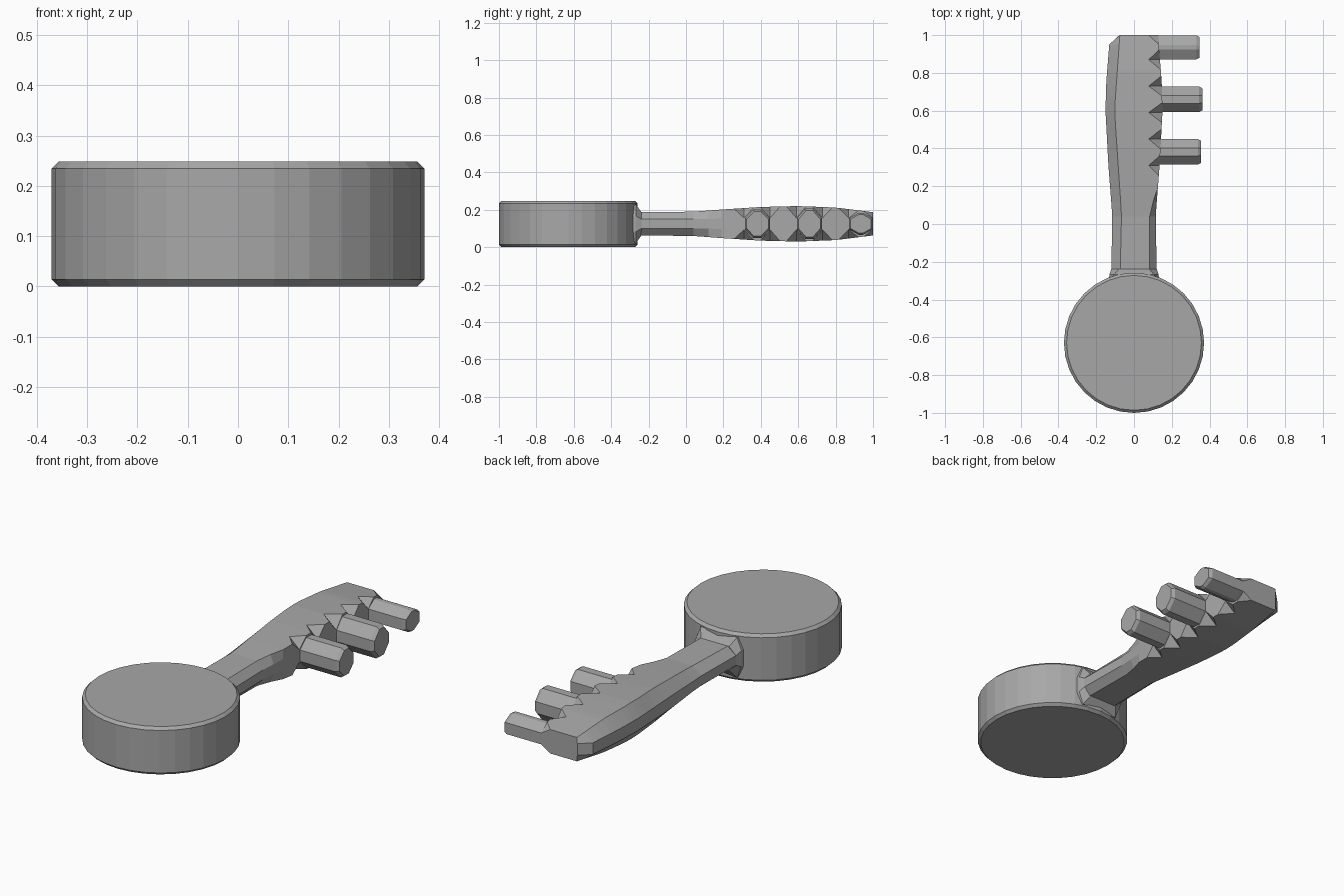
import bpy, bmesh

if "Cube" in bpy.data.objects:
    bpy.data.objects.remove(bpy.data.objects["Cube"])

ZC = 0.125  # mid height of every part
GREY = bpy.data.materials.new("dark_grey")
GREY.diffuse_color = (0.39, 0.39, 0.39, 1)
GREY.use_nodes = True
GREY.node_tree.nodes["Principled BSDF"].inputs["Base Color"].default_value = GREY.diffuse_color


def lerp(table, y):
    for (y0, a), (y1, b) in zip(table, table[1:]):
        if y <= y1:
            return a + (b - a) * (y - y0) / (y1 - y0)
    return table[-1][1]


def finish(name, bm):
    bmesh.ops.recalc_face_normals(bm, faces=bm.faces)
    me = bpy.data.meshes.new(name)
    bm.to_mesh(me)
    bm.free()
    me.materials.append(GREY)
    ob = bpy.data.objects.new(name, me)
    bpy.context.collection.objects.link(ob)
    return ob


def loft(name, rings, notches=()):
    """Join rings of 8 points; notch rings get triangles on the right chamfers."""
    bm = bmesh.new()
    vs = [[bm.verts.new(p) for p in r] for r in rings]
    for i, (a, b) in enumerate(zip(vs, vs[1:])):
        for k in range(8):
            n = (k + 1) % 8
            if k in (3, 5) and (i in notches or i + 1 in notches):
                p, q = (a, b) if i in notches else (b, a)
                top, low = (3, 4) if k == 3 else (6, 5)
                bm.faces.new((p[top], q[top], p[low]))
                bm.faces.new((q[top], q[low], p[low]))
            else:
                bm.faces.new((a[k], a[n], b[n], b[k]))
    bm.faces.new(vs[0])
    bm.faces.new(vs[-1])
    return finish(name, bm)


# round head
bm = bmesh.new()
bmesh.ops.create_cone(bm, cap_ends=True, segments=32, radius1=0.371, radius2=0.371, depth=0.248)
bmesh.ops.translate(bm, verts=bm.verts, vec=(0, -0.629, 0.124))
rims = [e for e in bm.edges if abs(e.verts[0].co.z - e.verts[1].co.z) < 1e-5]
bmesh.ops.bevel(bm, geom=rims, offset=0.014, segments=1, affect='EDGES')
finish("head", bm)

# shaft curves along y: half height, half width, flat width, side height
HEIGHT = [(-0.25, .062), (0, .062), (.2, .077), (.4, .09), (.6, .095), (.8, .087), (1, .062)]
WIDTH = [(-0.25, .12), (.05, .115), (.3, .135), (.6, .151), (.75, .147), (.95, .131), (1, .13)]
FLAT = [(-0.25, .073), (.05, .066), (.55, .1), (.65, .1), (1, .075)]
SIDE = [(-0.25, .025), (.1, .025), (.3, .032), (1, .03)]


def section(y, right_flat=None, left=None):
    h, w, f, v = (lerp(t, y) for t in (HEIGHT, WIDTH, FLAT, SIDE))
    r = w if right_flat is None else right_flat
    l = w if left is None else left
    pts = [(-l, -v), (-l, v), (-f, h), (r, h), (w, v), (w, -v), (r, -h), (-f, -h)]
    return [(x, y, ZC + z) for x, z in pts]


# shaft with notched right side
rings = [section(-0.24, .083), section(.04, .083), section(.12, .102), section(.19)]
notches = []
for t in (.31, .45, .59, .73, .87):
    rings.append(section(t - .053))
    notches.append(len(rings))
    rings += [section(t, .078), section(t + .053)]
rings.append(section(.95))
notches.append(len(rings))
rings.append(section(1.0, .078, .077))
loft("shaft", rings, notches)

# flared collar between head and shaft
collar = []
for y, w, f, h in ((-0.32, .135, .115, .108), (-0.268, .13, .105, .104), (-0.238, .12, .08, .062)):
    v = h * .4
    pts = [(-w, -v), (-w, v), (-f, h), (f, h), (w, v), (w, -v), (f, -h), (-f, -h)]
    collar.append([(x, y, ZC + z) for x, z in pts])
loft("collar", collar)

# three octagonal teeth
for i, (c, half, flat, h, tip) in enumerate(((.382, .069, .022, .078, .355),
                                             (.66, .069, .022, .084, .362),
                                             (.935, .065, .012, .06, .347))):
    v = .03
    oct_pts = [(-half, -v), (-half, v), (-flat, h), (flat, h),
               (half, v), (half, -v), (flat, -h), (-flat, -h)]
    tooth = [[(x, c + y * s, ZC + z * s) for y, z in oct_pts]
             for x, s in ((.10, .98), (tip - .017, .98), (tip, .84))]
    loft(f"tooth_{i + 1}", tooth)
